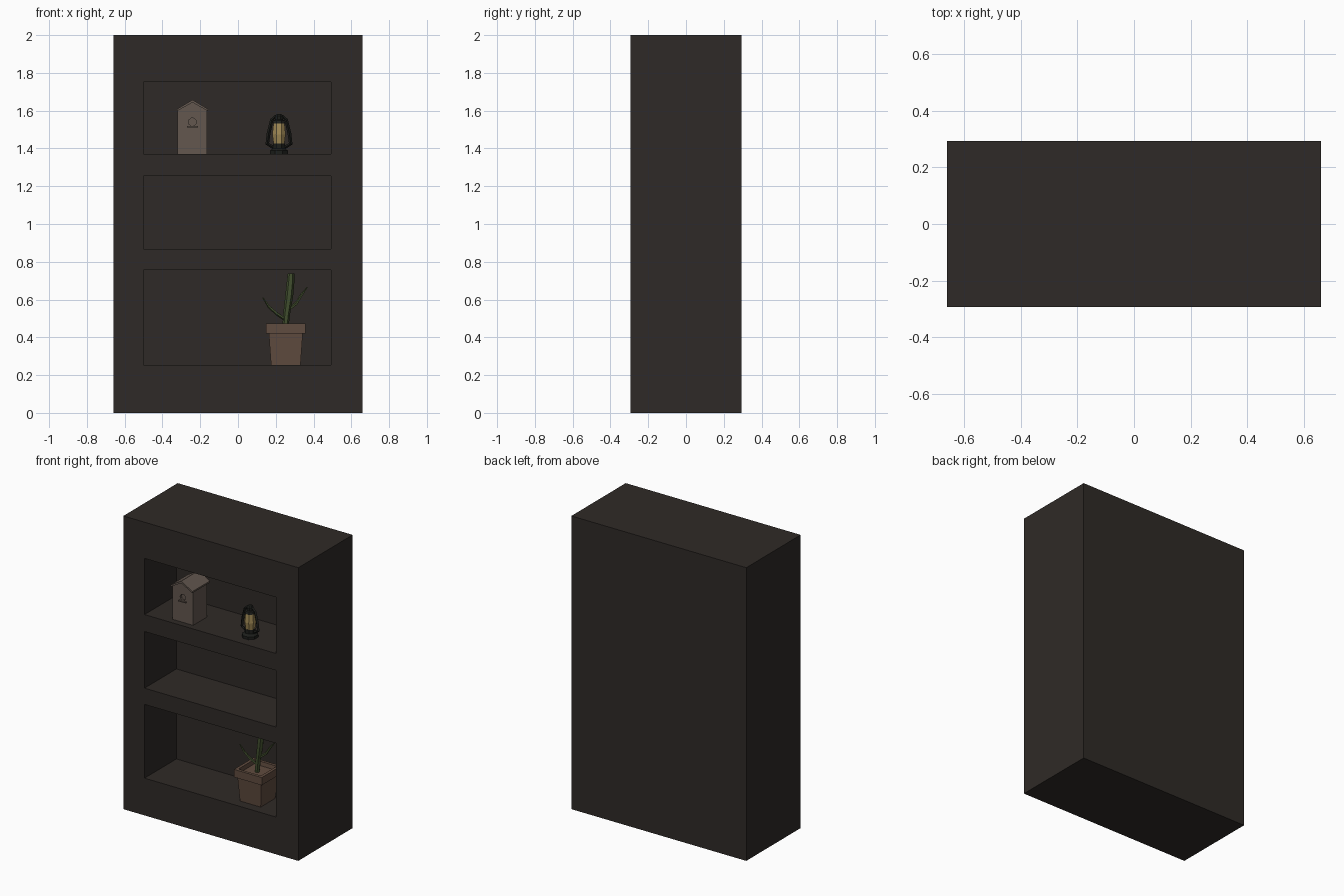
import bpy, bmesh, math
from mathutils import Vector

if "Cube" in bpy.data.objects:
    bpy.data.objects.remove(bpy.data.objects["Cube"])


def mat(name, rgb):
    m = bpy.data.materials.new(name)
    m.diffuse_color = (*rgb, 1)
    m.use_nodes = True
    m.node_tree.nodes["Principled BSDF"].inputs["Base Color"].default_value = m.diffuse_color
    return m


DARK = mat("dark_wood", (0.028, 0.023, 0.02))
GREY = mat("weathered_wood", (0.125, 0.095, 0.078))
IRON = mat("iron", (0.012, 0.013, 0.011))
GLASS = mat("glow", (0.35, 0.25, 0.09))
CLAY = mat("clay", (0.117, 0.072, 0.05))
GREEN = mat("cactus_green", (0.053, 0.077, 0.027))


def add(name, bm, material):
    bmesh.ops.recalc_face_normals(bm, faces=bm.faces)
    me = bpy.data.meshes.new(name)
    bm.to_mesh(me)
    bm.free()
    ob = bpy.data.objects.new(name, me)
    bpy.context.collection.objects.link(ob)
    if material:
        me.materials.append(material)
    return ob


def rings(name, loops, material):
    """Skin a closed solid through equally sized rings of points."""
    bm = bmesh.new()
    vs = [[bm.verts.new(p) for p in loop] for loop in loops]
    for a, b in zip(vs, vs[1:]):
        for i in range(len(a)):
            j = (i + 1) % len(a)
            bm.faces.new((a[i], a[j], b[j], b[i]))
    bm.faces.new(vs[0])
    bm.faces.new(vs[-1])
    return add(name, bm, material)


def box(name, x0, x1, y0, y1, z0, z1, material=None):
    sq = [(x0, y0), (x1, y0), (x1, y1), (x0, y1)]
    return rings(name, [[(x, y, z) for x, y in sq] for z in (z0, z1)], material)


def extrude_y(name, profile, y0, y1, material):
    return rings(name, [[(x, y, z) for x, z in profile] for y in (y0, y1)], material)


def turned(name, cx, cy, profile, sides, material, turn=0.0):
    loops = []
    for r, z in profile:
        loops.append([(cx + r * math.cos(turn + math.tau * i / sides),
                       cy + r * math.sin(turn + math.tau * i / sides), z) for i in range(sides)])
    return rings(name, loops, material)


def tube(name, path, sides, material):
    """Tapered tube; path points are (x, y, z, radius)."""
    pts = [Vector(p[:3]) for p in path]
    loops = []
    for i, p in enumerate(path):
        d = (pts[min(i + 1, len(pts) - 1)] - pts[max(i - 1, 0)]).normalized()
        u = d.cross(Vector((0, 1, 0))).normalized()
        v = d.cross(u)
        loops.append([pts[i] + p[3] * (u * math.cos(math.tau * k / sides) + v * math.sin(math.tau * k / sides))
                      for k in range(sides)])
    return rings(name, loops, material)


def cut(ob, cutter):
    mod = ob.modifiers.new("cut", 'BOOLEAN')
    mod.operation = 'DIFFERENCE'
    mod.solver = 'EXACT'
    mod.object = cutter
    bpy.context.view_layer.objects.active = ob
    bpy.ops.object.modifier_apply(modifier=mod.name)
    bpy.data.objects.remove(cutter)


# Cabinet block with three niches
cabinet = box("cabinet", -0.66, 0.66, -0.293, 0.293, 0, 2, DARK)
for z0, z1 in ((0.254, 0.757), (0.868, 1.254), (1.37, 1.753)):
    cut(cabinet, box("niche_cutter", -0.5, 0.493, -0.4, 0.05, z0, z1))

# Birdhouse: gabled body, entrance hole, perch, roof boards
bx, bz = -0.241, 1.37
body = extrude_y("birdhouse_body", [(bx - 0.078, bz), (bx + 0.078, bz), (bx + 0.078, 1.6),
                                    (bx, 1.646), (bx - 0.078, 1.6)], -0.25, -0.1, GREY)
hole = [(bx + 0.021 * math.cos(math.tau * i / 10), 1.54 + 0.021 * math.sin(math.tau * i / 10)) for i in range(10)]
cut(body, extrude_y("hole_cutter", hole, -0.3, -0.235, None))
box("birdhouse_perch", bx - 0.028, bx + 0.028, -0.262, -0.25, 1.511, 1.518, GREY)
extrude_y("birdhouse_roof", [(bx - 0.083, 1.597), (bx, 1.643), (bx + 0.083, 1.597), (bx + 0.083, 1.608),
                             (bx, 1.658), (bx - 0.083, 1.608)], -0.267, -0.078, GREY)

# Lantern: base, glass, cap and side frame
lx, ly = 0.217, -0.18
turned("lantern_base", lx, ly, [(0.052, 1.37), (0.052, 1.388), (0.034, 1.4), (0.034, 1.427)], 8, IRON, math.pi / 8)
turned("lantern_glass", lx, ly, [(0.031, 1.425), (0.038, 1.475), (0.031, 1.535)], 8, GLASS, math.pi / 8)
turned("lantern_cap", lx, ly, [(0.036, 1.532), (0.03, 1.548), (0.022, 1.553), (0.022, 1.572), (0.014, 1.582)],
       8, IRON, math.pi / 8)
for side, s in (("left", -1), ("right", 1)):
    tube("lantern_frame_" + side, [(lx + s * x, ly, z, r) for x, z, r in
                                   ((0.03, 1.405, 0.009), (0.062, 1.425, 0.01), (0.055, 1.48, 0.01),
                                    (0.038, 1.552, 0.009), (0.015, 1.572, 0.008))], 4, IRON)

# Square flower pot: tapered body, hollow rim, soil
px, py, q = 0.253, -0.15, math.sqrt(2)
turned("pot_body", px, py, [(0.078 * q, 0.254), (0.09 * q, 0.425)], 4, CLAY, math.pi / 4)
turned("pot_rim", px, py, [(0.088 * q, 0.42), (0.105 * q, 0.42), (0.105 * q, 0.473), (0.085 * q, 0.473),
                           (0.082 * q, 0.445)], 4, CLAY, math.pi / 4)

# Cactus: leaning trunk and two arms
tube("cactus_trunk", [(0.25, py, 0.44, 0.016), (0.257, py, 0.52, 0.018), (0.271, py, 0.62, 0.021),
                      (0.279, py, 0.7, 0.02), (0.281, py, 0.738, 0.017)], 6, GREEN)
tube("cactus_arm_left", [(0.25, py, 0.495, 0.009), (0.205, py - 0.01, 0.525, 0.009),
                         (0.163, py - 0.015, 0.563, 0.007), (0.132, py - 0.02, 0.61, 0.003)], 5, GREEN)
tube("cactus_arm_right", [(0.27, py, 0.55, 0.01), (0.308, py + 0.01, 0.578, 0.009),
                          (0.338, py + 0.015, 0.627, 0.007), (0.367, py + 0.02, 0.665, 0.003)], 5, GREEN)
